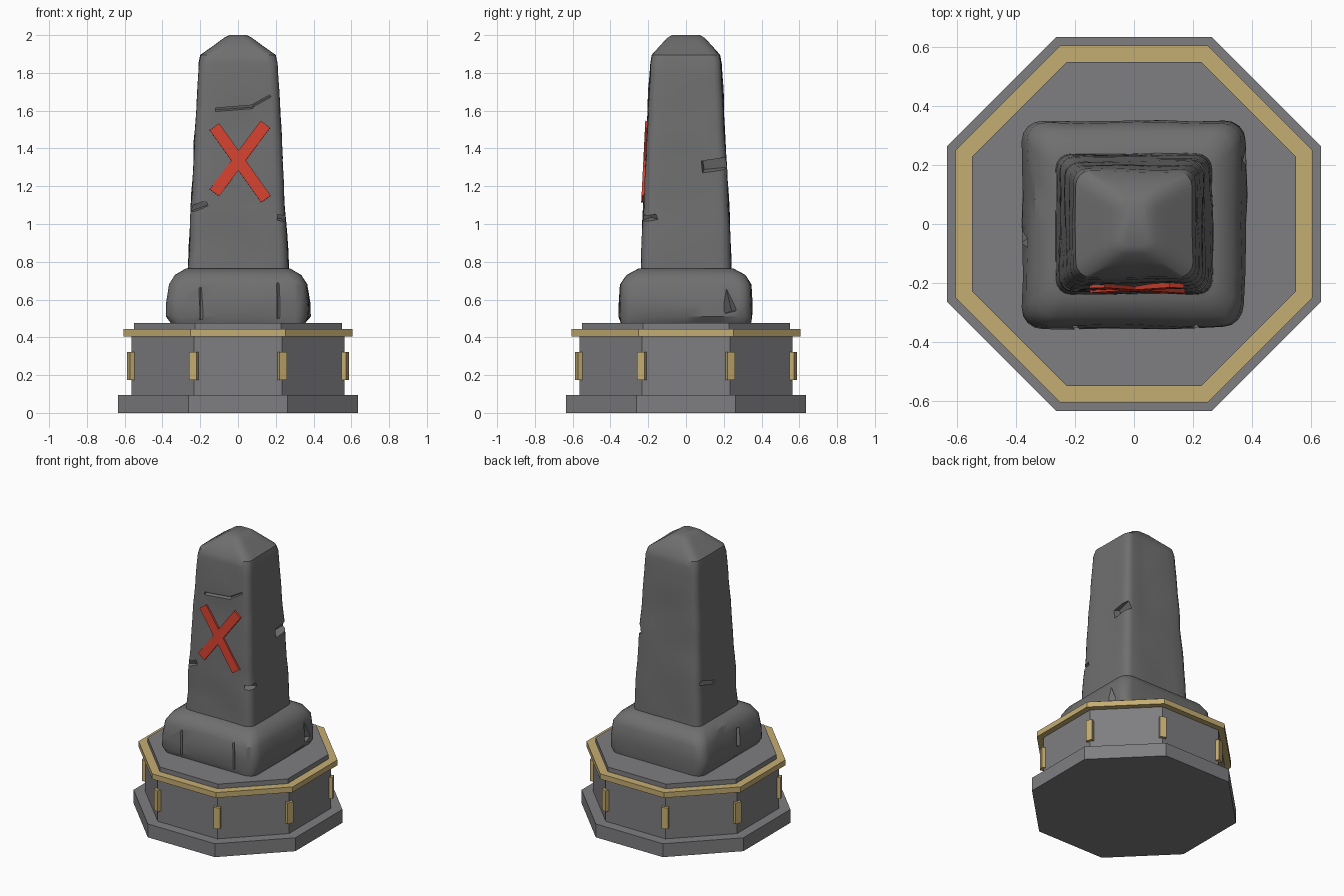
import bpy, bmesh
from math import cos, sin, tan, pi, atan2, hypot
from mathutils import Vector, Matrix, Euler, noise

if "Cube" in bpy.data.objects:
    bpy.data.objects.remove(bpy.data.objects["Cube"])


def material(name, rgb):
    m = bpy.data.materials.new(name)
    m.use_nodes = True
    m.diffuse_color = (*rgb, 1)
    bsdf = m.node_tree.nodes["Principled BSDF"]
    bsdf.inputs["Base Color"].default_value = (*rgb, 1)
    bsdf.inputs["Roughness"].default_value = 0.8
    return m


PLINTH = material("plinth grey", (0.21, 0.21, 0.22))
STONE = material("weathered stone grey", (0.16, 0.16, 0.163))
GOLD = material("gold trim", (0.56, 0.42, 0.17))
RED = material("red paint", (0.66, 0.055, 0.03))


def finish(name, bm, mat):
    bmesh.ops.recalc_face_normals(bm, faces=bm.faces)
    me = bpy.data.meshes.new(name)
    bm.to_mesh(me)
    bm.free()
    if mat:
        me.materials.append(mat)
    ob = bpy.data.objects.new(name, me)
    bpy.context.collection.objects.link(ob)
    return ob


def loft(bm, rings):
    """Skin closed rings of points and cap both ends."""
    rows = [[bm.verts.new(p) for p in ring] for ring in rings]
    n = len(rows[0])
    for a, b in zip(rows, rows[1:]):
        for i in range(n):
            j = (i + 1) % n
            bm.faces.new((a[i], a[j], b[j], b[i]))
    bm.faces.new(rows[0])
    bm.faces.new(rows[-1])


def octagon(name, apothem, z0, z1, mat):
    bm = bmesh.new()
    r = apothem / cos(pi / 8)
    angles = [pi / 8 + k * pi / 4 for k in range(8)]
    loft(bm, [[(r * cos(a), r * sin(a), z) for a in angles] for z in (z0, z1)])
    return finish(name, bm, mat)


def box(name, size, matrix, mat):
    bm = bmesh.new()
    bmesh.ops.create_cube(bm, size=1, matrix=matrix @ Matrix.Diagonal((*size, 1)))
    return finish(name, bm, mat)


def rounded_ring(hx, hy, r, z, arc=4, side=6):
    """Rounded rectangle with evenly split sides."""
    pts = []
    for k, (sx, sy) in enumerate(((1, 1), (-1, 1), (-1, -1), (1, -1))):
        for i in range(arc + 1):
            a = (k + i / arc) * pi / 2
            pts.append(Vector((sx * (hx - r) + r * cos(a), sy * (hy - r) + r * sin(a), z)))
    out = []
    for i, p in enumerate(pts):
        out.append(p)
        if i % (arc + 1) == arc:
            q = pts[(i + 1) % len(pts)]
            out += [p.lerp(q, s / side) for s in range(1, side)]
    return out


def stone(name, profile, rough, cuts, split=1):
    """Rounded, slightly uneven block with chips and cracks cut out."""
    levels = [profile[0]]
    for a, b in zip(profile, profile[1:]):
        n = max(1, round((b[0] - a[0]) / 0.07)) * split
        levels += [[u + (v - u) * k / n for u, v in zip(a, b)] for k in range(1, n + 1)]
    bm = bmesh.new()
    loft(bm, [rounded_ring(hx, hy, r, z) for z, hx, hy, r in levels])
    top, bottom = profile[-1][0], profile[0][0]
    for v in bm.verts:
        if bottom + 0.01 < v.co.z < top - 0.06:
            d = noise.noise(v.co * 5) * rough
            v.co += Vector((v.co.x, v.co.y, 0)).normalized() * d
    ob = finish(name, bm, STONE)
    for loc, size, rot in cuts:
        m = Matrix.Translation(loc) @ Euler(rot).to_matrix().to_4x4()
        cutter = box("chip_cutter", size, m, STONE)
        cutter.hide_render = True
        mod = ob.modifiers.new("chip", "BOOLEAN")
        mod.operation, mod.solver, mod.object = "DIFFERENCE", "EXACT", cutter
        bpy.context.view_layer.objects.active = ob
        bpy.ops.object.modifier_apply(modifier=mod.name)
        bpy.data.objects.remove(cutter)
    bpy.ops.object.select_all(action="DESELECT")
    ob.select_set(True)
    bpy.context.view_layer.objects.active = ob
    bpy.ops.object.shade_smooth_by_angle(angle=0.6)
    return ob


# Octagonal plinth with gold band
octagon("plinth_foot", 0.635, 0, 0.095, PLINTH)
octagon("plinth_body", 0.565, 0.095, 0.41, PLINTH)
octagon("gold_band", 0.605, 0.405, 0.443, GOLD)
octagon("plinth_top", 0.55, 0.443, 0.476, PLINTH)

# Gold clasps on the plinth corners
for k in range(8):
    turn = Matrix.Rotation(pi / 8 + k * pi / 4, 4, "Z")
    box(f"gold_clasp_{k + 1}", (0.04, 0.044, 0.15), turn @ Matrix.Translation((0.608, 0, 0.248)), GOLD)

# Bulging stone block: height, half width, half depth, corner radius
stone("stone_base", [
    (0.475, 0.355, 0.345, 0.06), (0.51, 0.375, 0.35, 0.07), (0.58, 0.378, 0.35, 0.07),
    (0.68, 0.365, 0.345, 0.07), (0.73, 0.335, 0.315, 0.07), (0.765, 0.275, 0.25, 0.05),
], 0.012, [
    ((-0.19, -0.36, 0.58), (0.012, 0.04, 0.17), (0, 0, 0.7)),
    ((0.22, -0.36, 0.6), (0.012, 0.04, 0.2), (0, 0, 0.7)),
    ((-0.39, -0.06, 0.62), (0.06, 0.04, 0.12), (0.2, 0, 0.6)),
    ((0.39, 0.22, 0.6), (0.04, 0.05, 0.14), (0.3, 0, 0.7)),
])

# Tapered shaft with a blunt pyramid cap
stone("stone_shaft", [
    (0.72, 0.268, 0.24, 0.05), (1.02, 0.254, 0.23, 0.05), (1.85, 0.208, 0.188, 0.045),
    (1.895, 0.198, 0.18, 0.05), (1.95, 0.122, 0.132, 0.05), (1.985, 0.075, 0.1, 0.04),
    (2.0, 0.045, 0.075, 0.03),
], 0.009, [
    ((-0.02, -0.2, 1.613), (0.2, 0.05, 0.018), (0.3, -0.07, 0)),
    ((0.12, -0.2, 1.648), (0.12, 0.03, 0.012), (0.4, -0.5, 0)),
    ((-0.22, -0.23, 1.085), (0.12, 0.05, 0.03), (0.4, -0.35, -0.2)),
    ((0.25, -0.22, 1.025), (0.08, 0.12, 0.028), (0.3, 0.15, 0.5)),
    ((0.235, 0.17, 1.315), (0.07, 0.17, 0.06), (0.1, 0.3, -0.15)),
    ((-0.26, 0.12, 1.04), (0.05, 0.16, 0.025), (0.3, 0.3, 0)),
], 1)

# Painted cross lying on the sloped front face
slope = atan2(0.042, 0.83)
for name, a, b in (("cross_stroke_1", (-0.125, 1.515), (0.148, 1.132)),
                   ("cross_stroke_2", (0.145, 1.528), (-0.125, 1.165))):
    dx, dz = b[0] - a[0], b[1] - a[1]
    x, z = (a[0] + b[0]) / 2, (a[1] + b[1]) / 2
    y = -0.23 + (z - 1.02) * tan(slope) - 0.002
    m = (Matrix.Translation((x, y, z)) @ Matrix.Rotation(-slope, 4, "X")
         @ Matrix.Rotation(-atan2(dz, dx), 4, "Y"))
    box(name, (hypot(dx, dz), 0.02, 0.062), m, RED)
